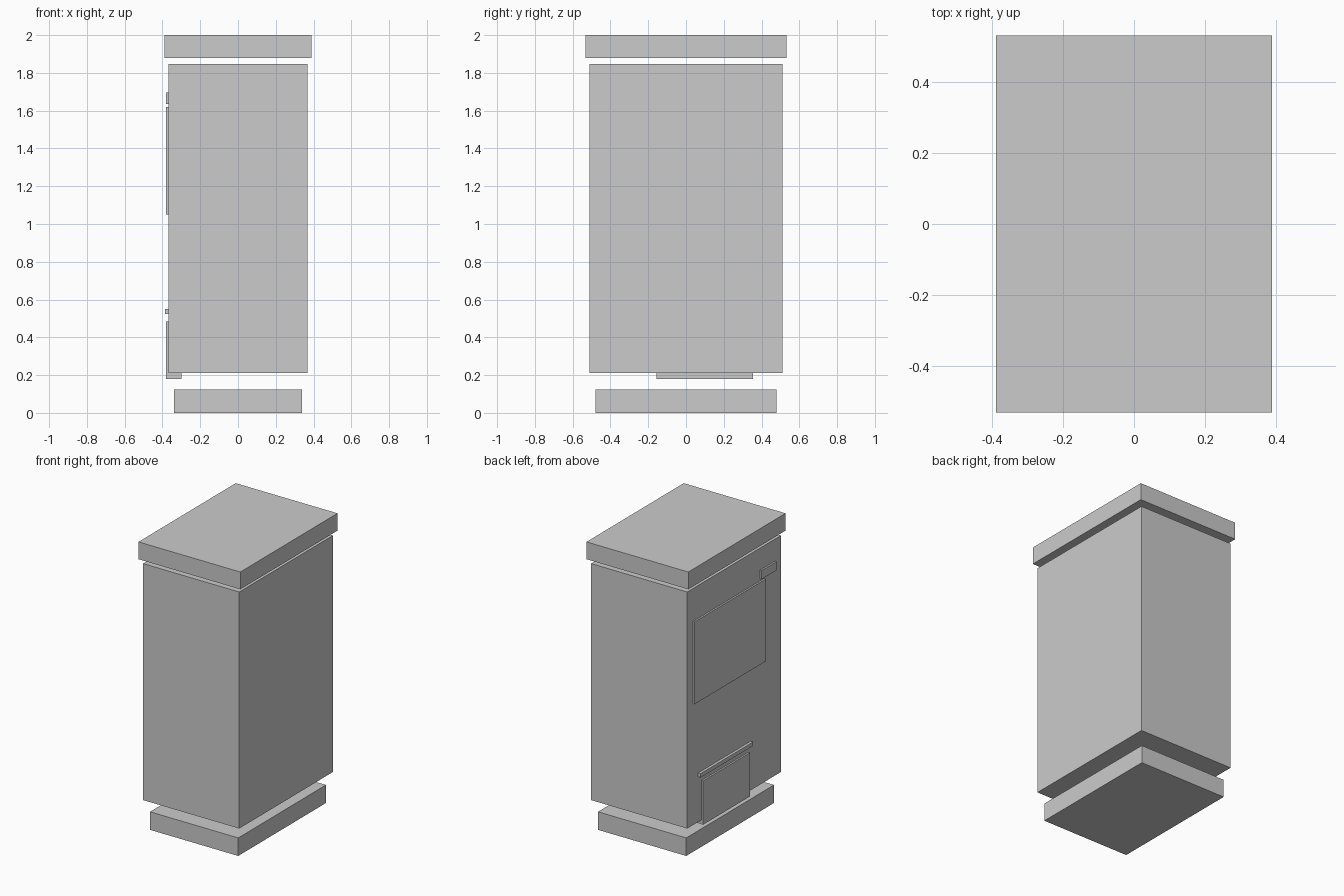
import bpy

cube = bpy.data.objects.get("Cube")
if cube:
    bpy.data.objects.remove(cube, do_unlink=True)

# Single flat colour
grey = bpy.data.materials.new("light_grey")
grey.use_nodes = True
colour = (0.6, 0.6, 0.6, 1)
grey.diffuse_color = colour
grey.node_tree.nodes["Principled BSDF"].inputs["Base Color"].default_value = colour


def box(name, x, y, z):
    """Box from (min, max) ranges on each axis."""
    spans = (x, y, z)
    bpy.ops.mesh.primitive_cube_add(size=1, location=[(a + b) / 2 for a, b in spans])
    obj = bpy.context.object
    obj.name = name
    obj.scale = [b - a for a, b in spans]
    bpy.ops.object.transform_apply(location=False, rotation=False, scale=True)
    obj.data.materials.append(grey)
    return obj


def slab(name, half_x, half_y, z):
    return box(name, (-half_x, half_x), (-half_y, half_y), z)


# Floating stack: plinth, cabinet and cap
slab("base_plinth", 0.338, 0.48, (0, 0.125))
slab("cabinet_body", 0.368, 0.512, (0.21, 1.848))
slab("top_cap", 0.39, 0.532, (1.88, 2.0))

# Details on the -x face, set slightly into the body
inner = -0.3
box("display_panel", (-0.38, inner), (-0.33, 0.447), (1.05, 1.62))
box("small_plate", (-0.38, inner), (-0.45, -0.285), (1.635, 1.695))
box("lower_door", (-0.38, inner), (-0.155, 0.355), (0.18, 0.483))
box("ledge_strip", (-0.387, inner), (-0.182, 0.392), (0.523, 0.55))
